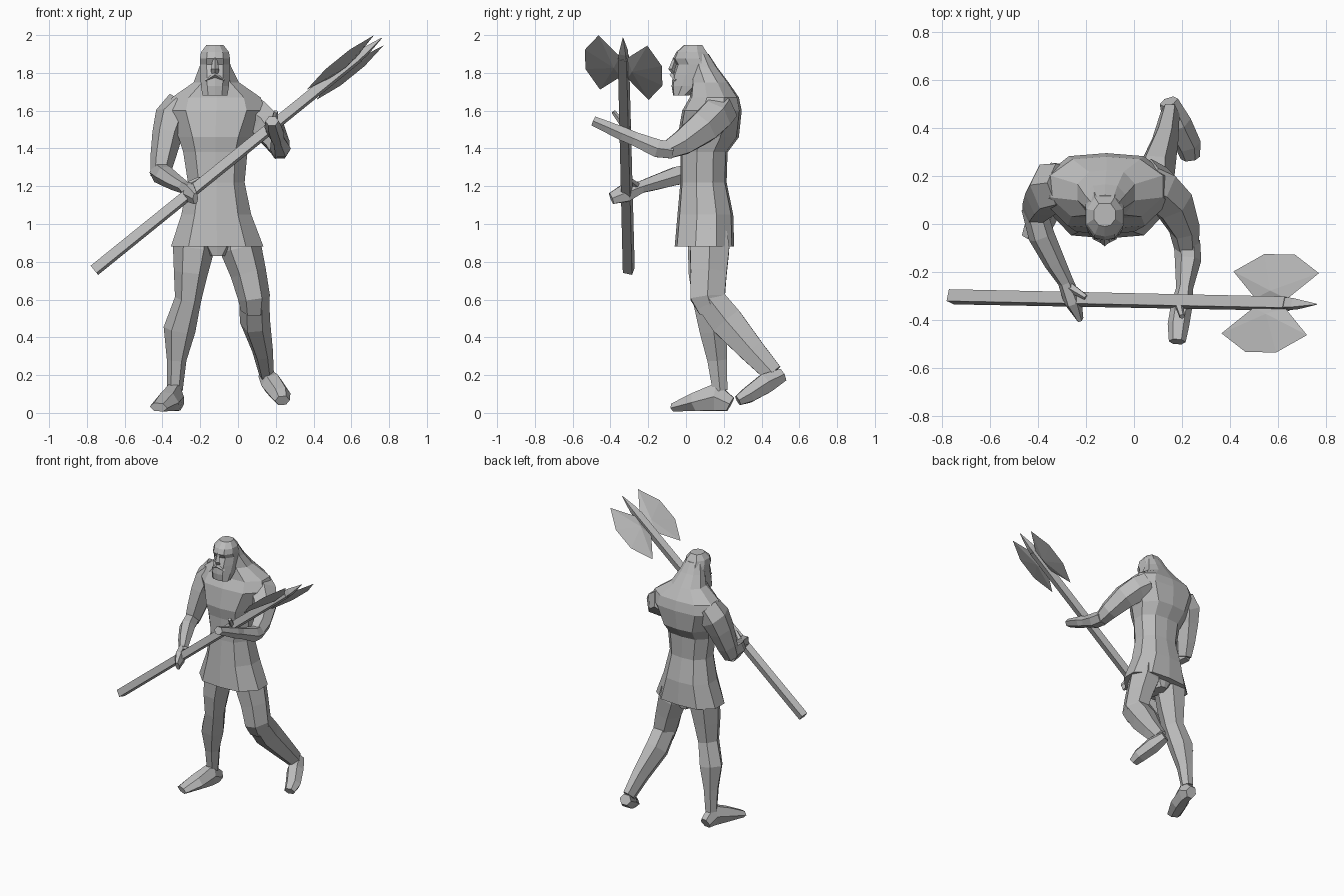
import bpy
import bmesh
import math
from mathutils import Vector

if "Cube" in bpy.data.objects:
    bpy.data.objects.remove(bpy.data.objects["Cube"], do_unlink=True)

grey = bpy.data.materials.new("plain_grey")
grey.use_nodes = True
grey.diffuse_color = (.5, .5, .5, 1)
for node in grey.node_tree.nodes:
    if node.type == "BSDF_PRINCIPLED":
        node.inputs["Base Color"].default_value = grey.diffuse_color
        node.inputs["Roughness"].default_value = .8


def finish(name, mesh_builder):
    """Turn a bmesh into a named, flat shaded object."""
    bmesh.ops.recalc_face_normals(mesh_builder, faces=mesh_builder.faces)
    mesh = bpy.data.meshes.new(name)
    mesh_builder.to_mesh(mesh)
    mesh_builder.free()
    mesh.materials.append(grey)
    obj = bpy.data.objects.new(name, mesh)
    bpy.context.collection.objects.link(obj)
    return obj


def skin(name, rings):
    """Bridge a list of equal point rings and cap both ends."""
    builder = bmesh.new()
    loops = [[builder.verts.new(point) for point in ring] for ring in rings]
    for low, high in zip(loops, loops[1:]):
        for i in range(len(low)):
            j = (i + 1) % len(low)
            builder.faces.new((low[i], low[j], high[j], high[i]))
    builder.faces.new(loops[0])
    builder.faces.new(loops[-1])
    return finish(name, builder)


def limb(name, stations, sides=6, reference=Vector((1, 0, 0))):
    """Tapered tube; each station is x, y, z, width radius, depth radius."""
    centres = [Vector(station[:3]) for station in stations]
    rings = []
    for i, centre in enumerate(centres):
        before = centres[max(i - 1, 0)]
        after = centres[min(i + 1, len(centres) - 1)]
        along = (after - before).normalized()
        across = (reference - along * reference.dot(along)).normalized()
        depth = along.cross(across)
        wide, deep = stations[i][3:]
        ring = []
        for k in range(sides):
            angle = math.tau * k / sides
            ring.append(centre + across * wide * math.cos(angle)
                        + depth * deep * math.sin(angle))
        rings.append(ring)
    return skin(name, rings)


def body(name, outline, levels):
    """Stack of level sections; each level is z, x, half width, front, back."""
    section = outline + [(-x, y) for x, y in reversed(outline) if x > 0]
    rings = []
    for z, middle, half, front, back in levels:
        centre, depth = (front + back) / 2, (back - front) / 2
        rings.append([(middle + x * half, centre + y * depth, z)
                      for x, y in section])
    return skin(name, rings)


# Torso with flared tunic skirt, chest and sloping neck
torso_outline = [(0, -1), (.62, -.92), (1, -.3), (1, .4), (.6, .92), (0, 1)]
body("tunic_torso", torso_outline, [
    (.88, -.11, .245, -.06, .255),
    (1.05, -.115, .185, -.045, .25),
    (1.22, -.115, .15, -.03, .215),
    (1.38, -.12, .17, -.03, .22),
    (1.46, -.12, .195, -.045, .28),
    (1.6, -.115, .26, -.02, .295),
    (1.67, -.115, .235, .02, .28),
    (1.75, -.115, .12, .03, .225),
    (1.83, -.12, .085, .02, .165),
    (1.9, -.12, .06, .03, .12),
])
body("groin", torso_outline, [
    (.83, -.11, .04, .04, .2),
    (.93, -.11, .12, .02, .22),
])

# Head with beard, recessed eye line and flat crown
head_outline = [(0, -1), (.55, -.9), (1, -.35), (1, .4), (.55, 1), (0, 1)]
body("head", head_outline, [
    (1.68, -.122, .066, -.068, .015),
    (1.73, -.122, .074, -.076, .09),
    (1.79, -.122, .078, -.07, .14),
    (1.845, -.122, .08, -.05, .14),
    (1.875, -.122, .08, -.068, .13),
    (1.91, -.122, .074, -.052, .11),
    (1.948, -.122, .045, -.01, .085),
])
limb("nose", [
    (-.122, -.055, 1.88, .01, .012),
    (-.122, -.075, 1.82, .022, .018),
    (-.122, -.06, 1.795, .018, .012),
], sides=4)
limb("moustache", [
    (-.17, -.055, 1.76, .008, .008),
    (-.122, -.07, 1.79, .018, .016),
    (-.074, -.055, 1.76, .008, .008),
], sides=4, reference=Vector((0, 1, 0)))

# Arms
limb("left_upper_arm", [
    (.04, .18, 1.6, .1, .1),
    (.1, .15, 1.565, .1, .1),
    (.16, .09, 1.51, .09, .095),
    (.21, -.02, 1.43, .065, .075),
    (.22, -.11, 1.385, .05, .05),
])
limb("left_forearm", [
    (.22, -.07, 1.39, .055, .05),
    (.225, -.15, 1.4, .055, .055),
    (.21, -.27, 1.45, .035, .042),
    (.2, -.33, 1.475, .045, .042),
    (.185, -.42, 1.515, .045, .035),
    (.18, -.49, 1.545, .035, .03),
])
limb("right_upper_arm", [
    (-.29, .16, 1.62, .1, .1),
    (-.35, .15, 1.56, .095, .11),
    (-.375, .12, 1.47, .08, .1),
    (-.4, .08, 1.34, .065, .08),
    (-.415, .05, 1.25, .05, .06),
])
limb("right_forearm", [
    (-.42, .07, 1.275, .05, .06),
    (-.385, -.05, 1.255, .055, .055),
    (-.33, -.16, 1.22, .045, .045),
    (-.285, -.24, 1.195, .033, .036),
    (-.255, -.32, 1.165, .038, .055),
    (-.225, -.395, 1.135, .015, .035),
])

# Thumbs wrapped over the handle
for name, root, tip in (
        ("left_thumb", (.18, -.31, 1.5), (.2, -.385, 1.595)),
        ("right_thumb", (-.27, -.26, 1.2), (-.2, -.305, 1.24))):
    limb(name, [root + (.022, .022), tip + (.012, .012)], sides=5)

# Legs: right one planted, left one trailing with a raised heel
limb("right_leg", [
    (-.225, .11, .96, .1, .1),
    (-.235, .11, .87, .11, .115),
    (-.25, .105, .74, .09, .105),
    (-.265, .11, .6, .07, .085),
    (-.31, .145, .44, .085, .085),
    (-.325, .165, .28, .052, .06),
    (-.335, .18, .12, .042, .045),
])
limb("right_foot", [
    (-.325, .235, .045, .04, .045),
    (-.335, .16, .085, .05, .085),
    (-.375, .05, .06, .065, .055),
    (-.42, -.065, .03, .05, .025),
])
limb("left_thigh", [
    (0, .13, .96, .1, .1),
    (.015, .125, .87, .11, .12),
    (.055, .12, .74, .095, .11),
    (.085, .115, .61, .085, .105),
    (.085, .14, .54, .07, .08),
])
limb("left_shin", [
    (.085, .11, .62, .08, .09),
    (.09, .215, .485, .08, .1),
    (.13, .35, .33, .055, .078),
    (.15, .46, .21, .04, .06),
])
limb("left_foot", [
    (.145, .51, .2, .04, .04),
    (.18, .42, .155, .06, .06),
    (.225, .33, .095, .055, .048),
    (.235, .275, .065, .04, .03),
])

# Battle axe: square handle, tip spike and two mirrored blades
handle_end = Vector((-.76, -.303, .755))
axe_centre = Vector((.567, -.33, 1.828))
along = (axe_centre - handle_end).normalized()
across = Vector((.187, .96, -.205))
across = (across - along * across.dot(along)).normalized()
normal = along.cross(across)


def on_axe(name, profile):
    """Square bar along the axe; profile is distance from head and radius."""
    limb(name, [tuple(axe_centre + along * distance) + (radius, radius)
                for distance, radius in profile], 4, across + normal)


on_axe("axe_handle", [((handle_end - axe_centre).dot(along), .036),
                      (.09, .034)])
on_axe("axe_spike", [(.08, .03), (.13, .028), (.25, .002)])

half_blade = [(.085, .02), (.229, .134), (.082, .212)]
blade_rim = half_blade + [(-u, v) for u, v in reversed(half_blade)]
for name, side in (("front_axe_blade", -1), ("rear_axe_blade", 1)):
    builder = bmesh.new()
    rim = [builder.verts.new(axe_centre + along * u + across * v * side)
           for u, v in blade_rim]
    for lift in (-.016, .016):
        # Shallow ridge near the handle thins out to a sharp rim
        ridge = builder.verts.new(axe_centre + across * side * .05
                                  + normal * lift)
        for i, corner in enumerate(rim):
            builder.faces.new((corner, rim[(i + 1) % len(rim)], ridge))
    finish(name, builder)
